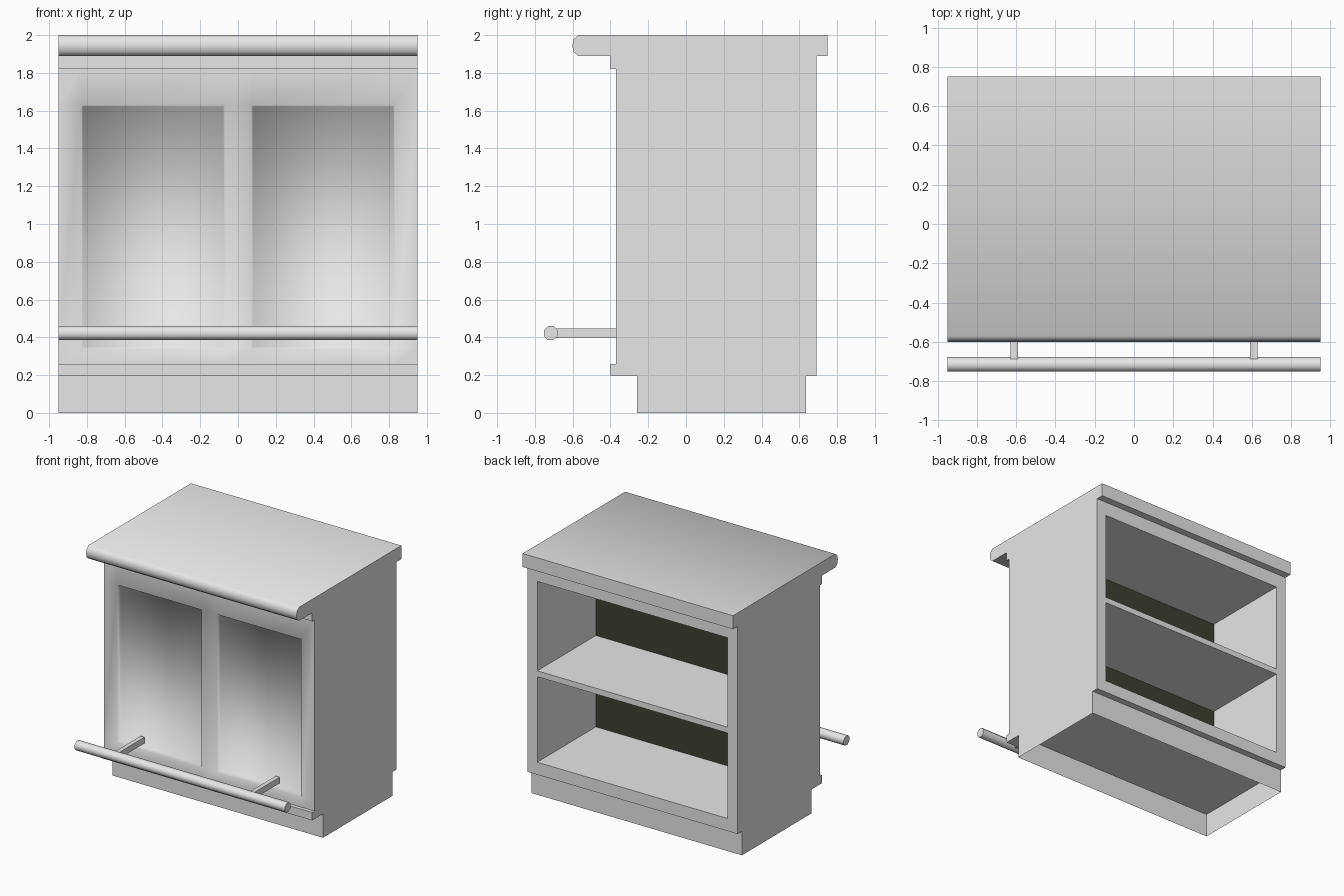
import bpy
import bmesh
import math

if "Cube" in bpy.data.objects:
    bpy.data.objects.remove(bpy.data.objects["Cube"], do_unlink=True)

HALF_WIDTH = 0.95


def material(name, rgb):
    mat = bpy.data.materials.new(name)
    mat.use_nodes = True
    mat.diffuse_color = (*rgb, 1)
    shader = next(n for n in mat.node_tree.nodes if n.type == "BSDF_PRINCIPLED")
    shader.inputs["Base Color"].default_value = (*rgb, 1)
    return mat


grey = material("light grey", (0.8, 0.8, 0.8))
dark = material("dark olive", (0.05, 0.05, 0.03))


def finish(name, bm, smooth_angle=None):
    mesh = bpy.data.meshes.new(name)
    bm.to_mesh(mesh)
    bm.free()
    mesh.materials.append(grey)
    mesh.materials.append(dark)
    obj = bpy.data.objects.new(name, mesh)
    bpy.context.collection.objects.link(obj)
    if smooth_angle:
        bpy.ops.object.select_all(action="DESELECT")
        obj.select_set(True)
        bpy.context.view_layer.objects.active = obj
        bpy.ops.object.shade_smooth_by_angle(angle=math.radians(smooth_angle))
    return obj


def extrude_profile(name, profile, x0, x1, skip=(), smooth_angle=None):
    """Sweep a clockwise (y, z) outline along x, leaving the skipped sides open."""
    bm = bmesh.new()
    near = [bm.verts.new((x0, y, z)) for y, z in profile]
    far = [bm.verts.new((x1, y, z)) for y, z in profile]
    bm.faces.new(near[::-1])
    bm.faces.new(far)
    for i in range(len(profile)):
        if i not in skip:
            j = (i + 1) % len(profile)
            bm.faces.new((near[i], near[j], far[j], far[i]))
    bmesh.ops.recalc_face_normals(bm, faces=bm.faces)
    return finish(name, bm, smooth_angle)


def pocket_wall(name, y, xs, zs, is_pocket, slope, depth, floor_material, smooth_angle=None):
    """Upright wall of grid cells, some pushed in as pockets."""
    bm = bmesh.new()
    grid = [[bm.verts.new((x, y, z)) for z in zs] for x in xs]
    pockets = []
    for i in range(len(xs) - 1):
        for k in range(len(zs) - 1):
            face = bm.faces.new((grid[i][k], grid[i + 1][k],
                                 grid[i + 1][k + 1], grid[i][k + 1]))
            if is_pocket(i, k):
                pockets.append(face)
    bm.normal_update()
    bmesh.ops.inset_individual(bm, faces=pockets, thickness=slope, depth=-depth)
    for face in pockets:
        face.material_index = floor_material
    return finish(name, bm, smooth_angle)


# Hollow plinth, open underneath
extrude_profile("plinth", [(-0.26, 0), (-0.26, 0.195), (0.635, 0.195), (0.635, 0)],
                -HALF_WIDTH, HALF_WIDTH, skip=(1, 3))

# Cabinet sides, underside and the two front trim strips
extrude_profile("cabinet_body",
                [(-0.37, 1.82), (-0.4, 1.82), (-0.4, 1.89), (0.69, 1.89),
                 (0.69, 0.195), (-0.4, 0.195), (-0.4, 0.26), (-0.37, 0.26)],
                -HALF_WIDTH, HALF_WIDTH, skip=(2, 3, 7))

# Counter with a rounded front nose
extrude_profile("countertop",
                [(-0.57, 1.89), (-0.595, 1.91), (-0.602, 1.945), (-0.595, 1.978),
                 (-0.57, 2), (0.75, 2), (0.75, 1.89)],
                -HALF_WIDTH, HALF_WIDTH, smooth_angle=60)

# Front with two recessed panels, softly shaded throughout
pocket_wall("front_panels", -0.37, [-HALF_WIDTH, -0.83, -0.07, 0.07, 0.83, HALF_WIDTH],
            [0.26, 0.34, 1.63, 1.82], lambda i, k: i in (1, 3) and k == 1,
            0.012, 0.03, 0, smooth_angle=180)

# Back with two open shelf bays ending at a dark board
pocket_wall("back_shelves", 0.69, [HALF_WIDTH, 0.86, -0.86, -HALF_WIDTH],
            [0.195, 0.297, 0.995, 1.043, 1.773, 1.89],
            lambda i, k: i == 1 and k in (1, 3), 0, 0.755, 1)

# Foot rail and its two brackets
rail = [(-0.715 - 0.04 * math.cos(a), 0.422 + 0.04 * math.sin(a))
        for a in (math.tau * (n + 0.5) / 8 for n in range(8))]
extrude_profile("foot_rail", rail, -HALF_WIDTH, HALF_WIDTH, smooth_angle=60)
for side, x in (("left", 0.61), ("right", -0.61)):
    extrude_profile(side + "_rail_bracket",
                    [(-0.69, 0.397), (-0.69, 0.447), (-0.36, 0.447), (-0.36, 0.397)],
                    x - 0.018, x + 0.018)
